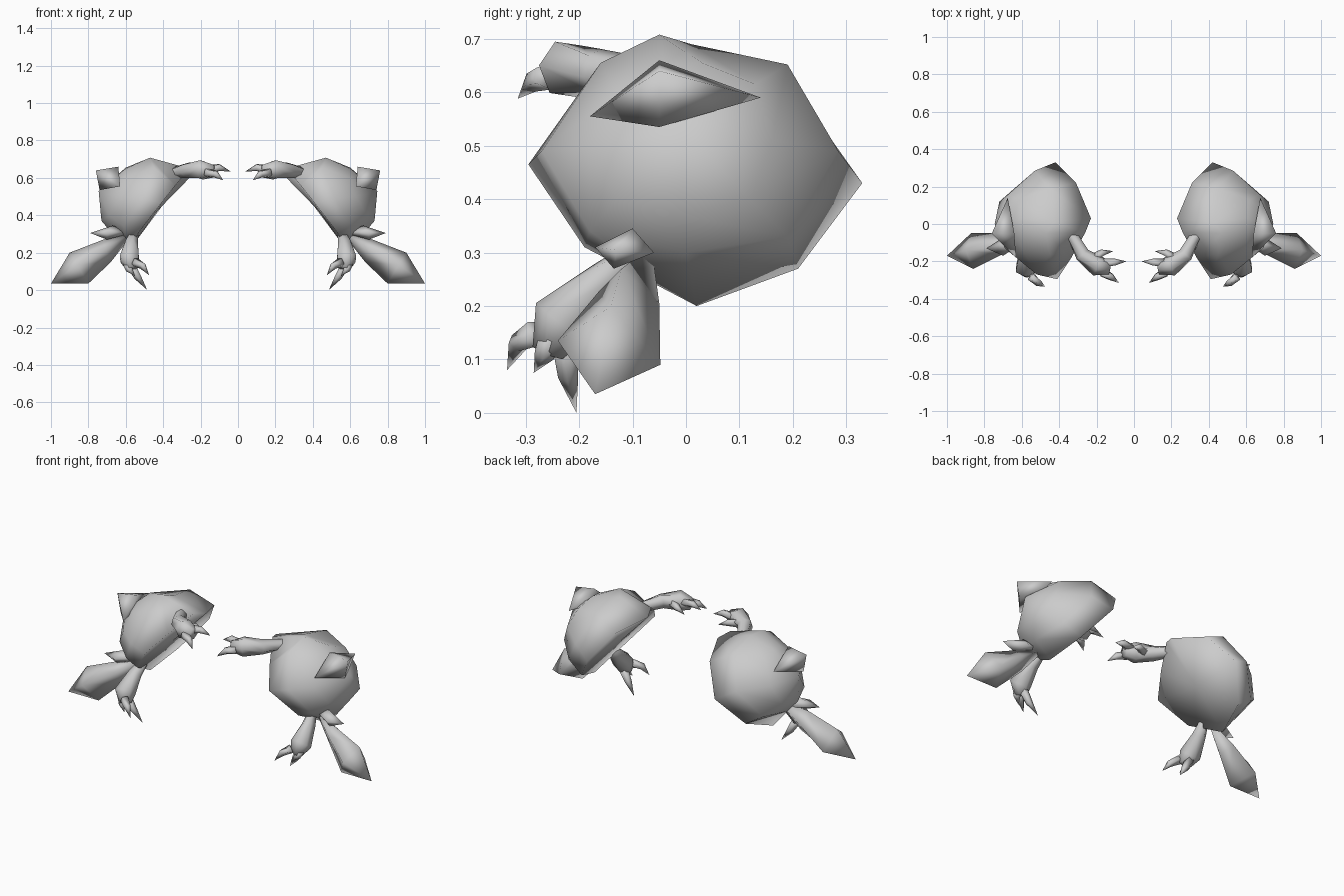
import bpy, bmesh, math
from mathutils import Vector


def finish(name, bm, angle=180):
    """Turn a bmesh into a smooth object mirrored across x."""
    bmesh.ops.recalc_face_normals(bm, faces=bm.faces)
    me = bpy.data.meshes.new(name)
    bm.to_mesh(me)
    bm.free()
    ob = bpy.data.objects.new(name, me)
    bpy.context.collection.objects.link(ob)
    bpy.ops.object.select_all(action='DESELECT')
    ob.select_set(True)
    bpy.context.view_layer.objects.active = ob
    bpy.ops.object.shade_smooth_by_angle(angle=math.radians(angle))
    mod = ob.modifiers.new("mirror", 'MIRROR')
    mod.use_axis = (True, False, False)
    mod.use_mirror_merge = False
    return ob


def loft(bm, rings):
    """Skin a list of rings; a ring of one point becomes a tip."""
    vr = [[bm.verts.new(p) for p in r] for r in rings]
    for a, b in zip(vr, vr[1:]):
        n = max(len(a), len(b))
        for i in range(n):
            j = (i + 1) % n
            if len(a) == 1:
                bm.faces.new((a[0], b[j], b[i]))
            elif len(b) == 1:
                bm.faces.new((a[i], a[j], b[0]))
            else:
                bm.faces.new((a[i], a[j], b[j], b[i]))
    for r in (vr[0], vr[-1]):
        if len(r) > 2:
            bm.faces.new(r)


def tube(bm, path, sides=6):
    """Tapered limb through (x, y, z, radius) points."""
    pts = [Vector(p[:3]) for p in path]
    rings = []
    for i, p in enumerate(pts):
        if path[i][3] == 0:
            rings.append([p])
            continue
        d = (pts[min(i + 1, len(pts) - 1)] - pts[max(i - 1, 0)]).normalized()
        u = d.cross(Vector((0.3, 0.9, 0.3))).normalized()
        w = d.cross(u)
        rings.append([p + path[i][3] * (math.cos(a) * u + math.sin(a) * w)
                      for a in (2 * math.pi * k / sides for k in range(sides))])
    loft(bm, rings)


def clawed_hand(name, limb, claws):
    bm = bmesh.new()
    tube(bm, limb)
    for base, mid, tip in claws:
        tube(bm, [(*base, 0.026), (*mid, 0.02), (*tip, 0)], 5)
    finish(name, bm)


# domed body: nearly flat inner side, bulging outward
rim = [(0.23, 0.03, 0.63), (0.31, 0.22, 0.585), (0.42, 0.33, 0.43), (0.54, 0.21, 0.27),
       (0.59, 0.02, 0.20), (0.53, -0.19, 0.31), (0.41, -0.295, 0.465), (0.335, -0.18, 0.56),
       (0.26, -0.045, 0.65)]
shoulder = [(0.43, 0.01, 0.69), (0.45, 0.19, 0.652), (0.53, 0.285, 0.49), (0.64, 0.19, 0.33),
            (0.67, 0.0, 0.30), (0.61, -0.18, 0.34), (0.52, -0.27, 0.49), (0.45, -0.16, 0.655),
            (0.47, -0.05, 0.708)]
crown = [(0.60, 0.03, 0.655), (0.62, 0.13, 0.615), (0.67, 0.16, 0.51), (0.72, 0.12, 0.40),
         (0.73, -0.01, 0.37), (0.69, -0.13, 0.40), (0.63, -0.18, 0.50), (0.60, -0.13, 0.60),
         (0.60, -0.04, 0.65)]
bm = bmesh.new()
loft(bm, [[(0.43, 0.0, 0.425)], rim, shoulder, crown, [(0.745, 0.0, 0.53)]])
finish("body_dome", bm)

# low pyramid side fin
bm = bmesh.new()
loft(bm, [[(0.63, -0.18, 0.555), (0.64, -0.05, 0.66), (0.675, 0.14, 0.59), (0.74, -0.05, 0.535)],
          [(0.76, -0.05, 0.64)]])
finish("side_fin", bm)

# upper hand reaching to the centre
clawed_hand("upper_hand",
            [(0.38, -0.01, 0.62, 0.03), (0.325, -0.07, 0.63, 0.033), (0.275, -0.165, 0.64, 0.042),
             (0.195, -0.225, 0.643, 0.056), (0.13, -0.235, 0.635, 0.035)],
            [((0.16, -0.21, 0.645), (0.10, -0.205, 0.655), (0.04, -0.20, 0.635)),
             ((0.17, -0.26, 0.63), (0.12, -0.285, 0.62), (0.08, -0.315, 0.588)),
             ((0.22, -0.185, 0.635), (0.17, -0.155, 0.635), (0.11, -0.145, 0.61))])

# lower hanging hand
clawed_hand("lower_hand",
            [(0.55, -0.07, 0.32, 0.02), (0.572, -0.15, 0.25, 0.038),
             (0.58, -0.235, 0.17, 0.058), (0.565, -0.255, 0.115, 0.035)],
            [((0.55, -0.28, 0.15), (0.51, -0.315, 0.13), (0.475, -0.335, 0.08)),
             ((0.57, -0.225, 0.13), (0.535, -0.22, 0.07), (0.485, -0.205, 0.0)),
             ((0.59, -0.25, 0.14), (0.58, -0.265, 0.11), (0.55, -0.285, 0.075))])

# long blade sweeping down and outward
bm = bmesh.new()
loft(bm, [[(0.55, -0.065, 0.315)],
          [(0.72, -0.12, 0.27), (0.72, -0.05, 0.205), (0.68, -0.11, 0.15), (0.71, -0.165, 0.225)],
          [(0.90, -0.14, 0.20), (0.87, -0.048, 0.09), (0.80, -0.17, 0.035), (0.86, -0.24, 0.135)],
          [(1.0, -0.17, 0.035)]])
finish("long_blade", bm)

# short blade above it
bm = bmesh.new()
loft(bm, [[(0.55, -0.07, 0.31)],
          [(0.67, -0.10, 0.345), (0.68, -0.06, 0.30), (0.70, -0.135, 0.27), (0.70, -0.17, 0.31)],
          [(0.79, -0.13, 0.305)]])
finish("short_blade", bm)
